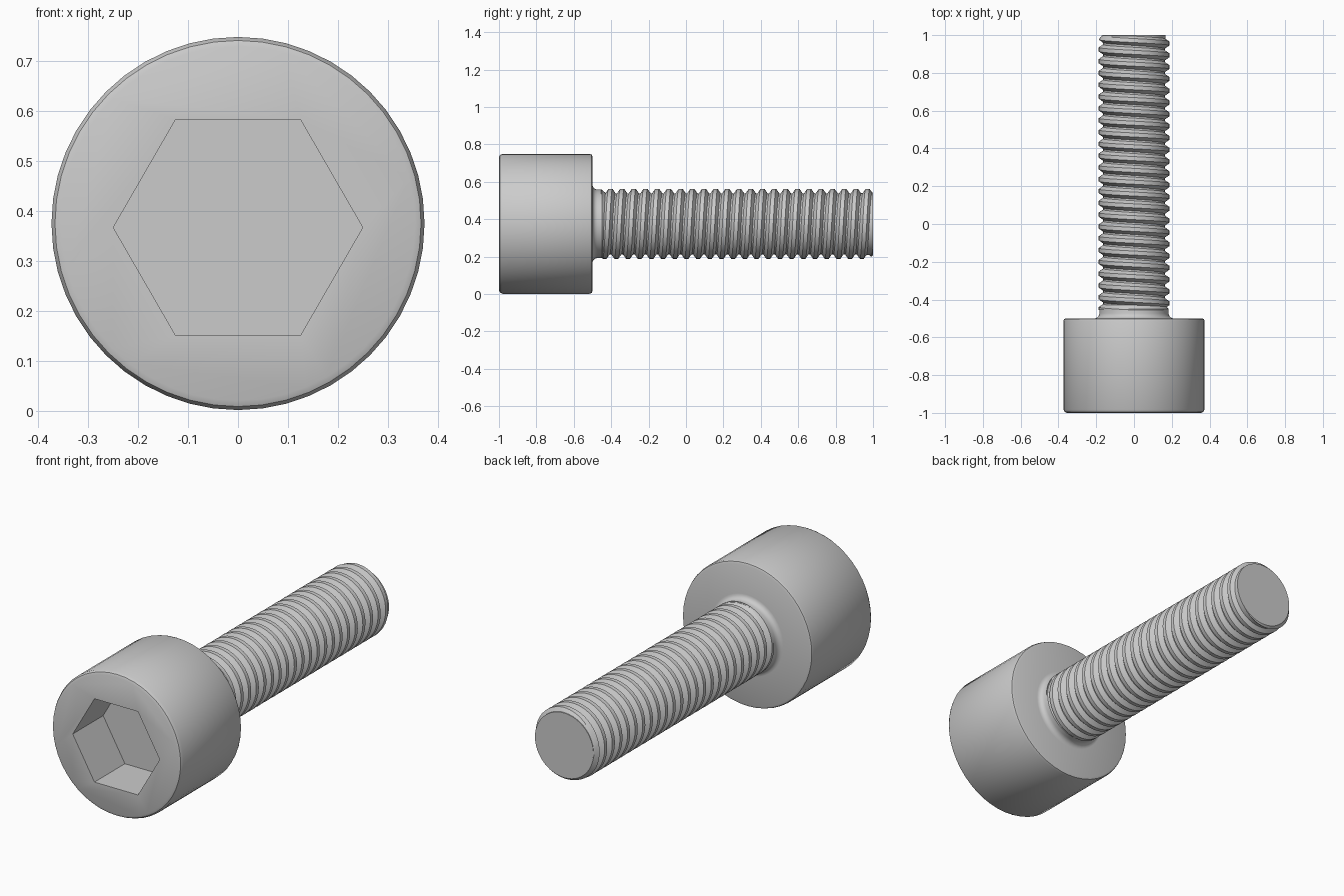
import bpy, bmesh, math

if "Cube" in bpy.data.objects:
    bpy.data.objects.remove(bpy.data.objects["Cube"])

CZ = 0.375      # height of the bolt axis
N = 48          # sides around the axis


def ring_pos(r, a, y):
    return (r * math.cos(a), y, CZ + r * math.sin(a))


def make_object(name, bm):
    bmesh.ops.remove_doubles(bm, verts=bm.verts, dist=1e-5)
    bmesh.ops.recalc_face_normals(bm, faces=bm.faces)
    me = bpy.data.meshes.new(name)
    bm.to_mesh(me)
    bm.free()
    ob = bpy.data.objects.new(name, me)
    bpy.context.collection.objects.link(ob)
    return ob


def lathe(name, profile, n=N, z_shift=0.0):
    """Closed solid turned round the y axis from (radius, y) points."""
    bm = bmesh.new()
    rings = [[bm.verts.new(ring_pos(r, 2 * math.pi * i / n, y)) for i in range(n)]
             for r, y in profile]
    for a, b in zip(rings, rings[1:]):
        for i in range(n):
            bm.faces.new((a[i], a[(i + 1) % n], b[(i + 1) % n], b[i]))
    bm.faces.new(rings[0])
    bm.faces.new(rings[-1])
    bmesh.ops.translate(bm, verts=bm.verts, vec=(0, 0, z_shift))
    return make_object(name, bm)


def smooth(ob, angle=30):
    bpy.ops.object.select_all(action='DESELECT')
    ob.select_set(True)
    bpy.context.view_layer.objects.active = ob
    bpy.ops.object.shade_smooth_by_angle(angle=math.radians(angle))


# Head with rounded rims and a fillet into the neck
fillet = [(0.21 - 0.027 * math.sin(t * math.pi / 8), -0.473 - 0.027 * math.cos(t * math.pi / 8))
          for t in range(5)]
head = lathe("head", [(0.355, -1), (0.367, -0.995), (0.374, -0.982),
                      (0.374, -0.515), (0.370, -0.504), (0.36, -0.5)]
             + fillet + [(0.183, -0.45), (0.165, -0.43)])

# Hexagonal socket cut into the head
cutter = lathe("socket_cutter", [(0.25, -1.1), (0.25, -0.75)], n=6, z_shift=-0.008)
cutter.hide_render = True
mod = head.modifiers.new("socket", 'BOOLEAN')
mod.operation = 'DIFFERENCE'
mod.solver = 'EXACT'
mod.object = cutter
bpy.context.view_layer.objects.active = head
bpy.ops.object.modifier_apply(modifier=mod.name)
bpy.data.objects.remove(cutter)
smooth(head)

# Threaded shank: a helical sweep of one thread tooth, trimmed at both ends
PITCH, Y0, Y1 = 0.0625, -0.455, 1.0
R_OUT, R_IN = 0.187, 0.163
tooth = [(0.0, R_IN), (0.14, R_IN), (0.40, R_OUT), (0.74, R_OUT), (1.0, R_IN)]
turns = int((Y1 - Y0) / PITCH) + 3
bm = bmesh.new()
columns = []
for s in range(turns * N + 1):
    col = []
    for f, r in tooth:
        y = min(max(Y0 + (s / N - 1 + f) * PITCH, Y0), Y1)
        r = min(r, 0.168 + (Y1 - y))
        col.append(bm.verts.new(ring_pos(r, 2 * math.pi * s / N, y)))
    columns.append(col)
for a, b in zip(columns, columns[1:]):
    for j in range(len(tooth) - 1):
        ys = [v.co.y for v in (a[j], a[j + 1], b[j], b[j + 1])]
        if max(ys) - min(ys) > 1e-6:
            bm.faces.new((a[j], b[j], b[j + 1], a[j + 1]))
bmesh.ops.delete(bm, geom=[v for v in bm.verts if not v.link_faces], context='VERTS')
bmesh.ops.dissolve_degenerate(bm, dist=1e-5, edges=bm.edges)
thread = make_object("threaded_shank", bm)
smooth(thread)

# Flat tip closing the end of the shank
tip = lathe("shank_tip", [(0.16, 0.9), (0.168, 0.985), (0.168, 1.0)])
smooth(tip)
